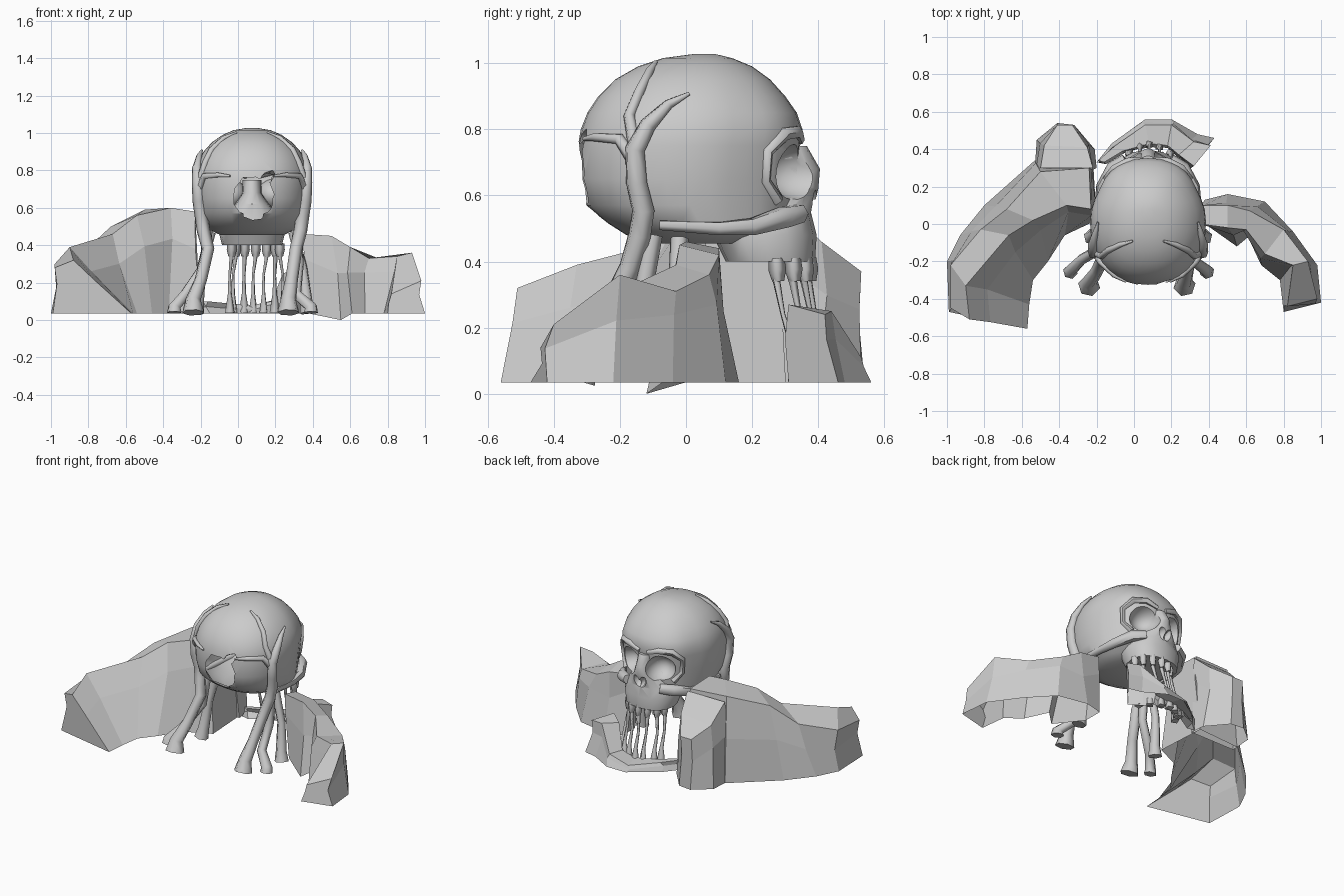
import bpy, bmesh, math, random
from mathutils import Vector
from mathutils.bvhtree import BVHTree

if "Cube" in bpy.data.objects:
    bpy.data.objects.remove(bpy.data.objects["Cube"])

random.seed(4)
CX = 0.075     # skull's mirror plane
GROUND = 0.035


def loft(name, rings, closed=True):
    bm = bmesh.new()
    vs = [[bm.verts.new(p) for p in r] for r in rings]
    n = len(vs[0])
    for a, b in zip(vs, vs[1:]):
        for i in range(n if closed else n - 1):
            j = (i + 1) % n
            bm.faces.new((a[i], a[j], b[j], b[i]))
    bm.faces.new(vs[0])
    bm.faces.new(vs[-1])
    bmesh.ops.recalc_face_normals(bm, faces=bm.faces[:])
    me = bpy.data.meshes.new(name)
    bm.to_mesh(me)
    bm.free()
    ob = bpy.data.objects.new(name, me)
    bpy.context.collection.objects.link(ob)
    return ob


def activate(ob):
    bpy.ops.object.select_all(action='DESELECT')
    ob.select_set(True)
    bpy.context.view_layer.objects.active = ob


def smooth_obj(ob, angle=35):
    activate(ob)
    bpy.ops.object.shade_smooth_by_angle(angle=math.radians(angle))


def oval_rings(rows, n=28, e=2.3, pinch=0):
    # rows: z, back y, front y, half width; pinch narrows the temples
    out = []
    for z, yb, yf, hw in rows:
        ring = []
        for i in range(n):
            t = 2 * math.pi * i / n
            f = lambda v: math.copysign(abs(v) ** (2 / e), v)
            y = (yb + yf) / 2 + (yf - yb) / 2 * f(math.sin(t))
            k = 1 - pinch * math.exp(-((y - .19) / .08) ** 2)
            ring.append((CX + hw * k * f(math.cos(t)), y, z))
        out.append(ring)
    return out


def tube(name, pts, radii, res=1):
    cu = bpy.data.curves.new(name, 'CURVE')
    cu.dimensions = '3D'
    cu.bevel_depth = 1
    cu.bevel_resolution = res
    cu.use_fill_caps = True
    sp = cu.splines.new('POLY')
    sp.points.add(len(pts) - 1)
    for p, co, r in zip(sp.points, pts, radii):
        p.co = (*co, 1)
        p.radius = r
    ob = bpy.data.objects.new(name, cu)
    bpy.context.collection.objects.link(ob)
    activate(ob)
    bpy.ops.object.convert(target='MESH')
    return bpy.context.view_layer.objects.active


def cut(targets, loc, scale, rot=(0, 0, 0), sub=3):
    bpy.ops.mesh.primitive_ico_sphere_add(subdivisions=sub, radius=1, location=loc, rotation=rot)
    c = bpy.context.active_object
    c.scale = scale
    for ob in targets:
        m = ob.modifiers.new('cut', 'BOOLEAN')
        m.operation, m.object, m.solver = 'DIFFERENCE', c, 'EXACT'
        activate(ob)
        bpy.ops.object.modifier_apply(modifier=m.name)
    bpy.data.objects.remove(c)


# cranium and upper jaw
cranium = loft('cranium', oval_rings([
    (.455, -.12, .2, .17), (.48, -.18, .27, .225), (.515, -.235, .32, .275), (.57, -.305, .33, .29),
    (.65, -.327, .335, .302), (.75, -.327, .345, .31), (.80, -.318, .352, .305), (.85, -.298, .335, .29),
    (.90, -.265, .30, .26), (.95, -.215, .255, .215), (.99, -.145, .20, .158), (1.015, -.07, .14, .10),
    (1.027, .02, .09, .03)], n=36, e=2.2, pinch=.05))
bm = bmesh.new()
bm.from_mesh(cranium.data)
tree = BVHTree.FromBMesh(bm)
bm.free()
jaw_top = loft('upper_jaw', oval_rings([
    (.40, .12, .39, .16), (.48, .08, .395, .18), (.54, .1, .38, .16),
    (.62, .1, .40, .09), (.68, .15, .405, .05), (.75, .2, .365, .05)], n=16))

# broken hole in the back, opened through to the hollow inside
cut([cranium], (.08, -.2, .675), (.155, .17, .155), (.3, .5, .2), 2)
cut([cranium], (.155, -.31, .76), (.06, .06, .03), (0, -.7, 0), 1)
bm = bmesh.new()
bm.from_mesh(cranium.data)
inside = [f for f in bm.faces if f.calc_center_median().y < .05 and tree.find_nearest(f.calc_center_median())[3] > .03]
bmesh.ops.delete(bm, geom=inside, context='FACES')
holder = bpy.data.meshes.new('cranium_open')

# eye sockets and nose opening are cut before the hole is opened
bm.free()
for s in (-1, 1):
    cut([cranium, jaw_top], (CX + s * .13, .36, .67), (.097, .13, .088), (0, s * .2, s * -.3))
    cut([jaw_top], (CX + s * .02, .40, .575), (.025, .05, .045), (0, s * .35, 0), 2)
bm = bmesh.new()
bm.from_mesh(cranium.data)
inside = [f for f in bm.faces if f.calc_center_median().y < .05 and tree.find_nearest(f.calc_center_median())[3] > .03]
bmesh.ops.delete(bm, geom=inside, context='FACES')
bm.to_mesh(cranium.data)
bm.free()
bpy.data.meshes.remove(holder)
smooth_obj(cranium)
smooth_obj(jaw_top)


def on_skull(s, y, z, lift=.012):
    hit, nor = tree.ray_cast(Vector((CX + s, y, z)), Vector((-s, 0, 0)))[:2]
    if hit is None:
        hit, nor = tree.find_nearest(Vector((CX + s * .1, y, z)))[:2]
    return hit + nor * lift


for s, tag in ((-1, 'left'), (1, 'right')):
    mir = lambda pts: [(CX + s * x, y, z) for x, y, z in pts]
    # brow, eye rim and cheekbone
    rim = [tree.find_nearest(Vector(p))[0] for p in mir(
        [(.03, .36, .765), (.11, .35, .79), (.19, .31, .785), (.24, .26, .73), (.24, .26, .64), (.20, .31, .58)])]
    smooth_obj(tube('brow_' + tag, rim, [.014, .02, .022, .018, .016, .02]), 60)
    smooth_obj(tube('cheekbone_' + tag, mir([(.12, .345, .545), (.19, .30, .535), (.25, .2, .505), (.265, .1, .50),
                                             (.265, -.08, .51)]), [.03, .035, .028, .022, .016]), 60)
    # root strands gripping the cranium, running on to the ground
    x = .27 if s > 0 else -.24
    main = [on_skull(s, y, z) for y, z in ((.01, .90), (-.05, .87), (-.11, .81), (-.15, .74), (-.145, .64), (-.125, .56))]
    main += [(CX + s * .26, -.14, .48), (CX + s * .235, -.17, .38), ((x + CX + s * .23) / 2, -.25, .22),
             (x, -.31, .11), (x, -.33, .04)]
    tube('main_root_' + tag, main, [.006, .016, .026, .032, .034, .036, .036, .034, .034, .042, .06])
    tube('crown_root_' + tag, [on_skull(s, y, z, .004) for y, z in ((-.09, 1.0), (-.11, .97), (-.14, .91), (-.17, .84), (-.15, .73))],
         [.006, .014, .017, .018, .022])
    tube('back_root_' + tag, [on_skull(s, y, z, .004) for y, z in ((-.305, .77), (-.27, .775), (-.2, .77), (-.15, .70))],
         [.006, .014, .018, .024])
    out = .10 if s < 0 else .12
    tube('side_root_' + tag, [(CX + s * .24, -.1, .48), (CX + s * .25, -.13, .3), (x + s * .04, -.19, .14),
                              (x + s * out, -.25, .07), (x + s * out, -.255, .04)], [.03, .028, .03, .035, .04])
    tube('inner_root_' + tag, [(CX + s * .22, -.02, .47), (CX + s * .27, -.03, .28), (CX + s * .29, -.06, .1),
                               (CX + s * .3, -.07, .04)], [.028, .026, .035, .045])

# upper teeth and the drooping strands below them
for i in range(7):
    a = math.radians(-81 + 27 * i)
    px, py = CX + .02 + .13 * math.sin(a), .255 + .115 * math.cos(a)
    tube('tooth_%d' % i, [(px, py, .41), (px, py + .003, .375), (px, py + .006, .34)], [.024, .027, .018], 0)
    b = random.uniform(-.02, .02)
    bx, by = px + b, py + .05
    tube('strand_%d' % i, [(px, py, .345), (px + b, py + .02, .24), (bx, by, .14), (bx, by + .01, .04)],
         [.013, .008, .012, .028], 0)


def rock(name, sections):
    # each section: ground, top, top, ground; jittered points roughen both flanks
    rings = []
    for a, b, c, d in sections:
        p = [Vector((*q, GROUND) if len(q) == 2 else q) for q in (a, b, c, d)]
        j = lambda u, v: u.lerp(v, random.uniform(.5, .75)) + Vector(
            (random.uniform(-.02, .02), random.uniform(-.02, .02), 0))
        rings.append([p[0], j(p[0], p[1]), p[1], p[2], j(p[3], p[2]), p[3]])
    return loft(name, rings, closed=False)


# rock masses either side (open underneath)
rock('left_rock', [
    ((-.22, .36), (-.24, .30, .58), (-.23, .08, .58), (-.20, .02)),
    ((-.53, .34), (-.50, .28, .59), (-.36, .10, .60), (-.37, -.06)),
    ((-.80, .10), (-.68, .08, .50), (-.54, .02, .56), (-.46, -.20)),
    ((-.93, -.06), (-.82, -.03, .37), (-.67, -.06, .46), (-.54, -.30)),
    ((-1.0, -.20), (-.98, -.22, .30), (-.90, -.33, .39), (-.56, -.43)),
    ((-.99, -.47), (-.98, -.45, .28), (-.88, -.51, .32), (-.57, -.56))])
rock('left_boulder', [
    ((-.53, .30), (-.50, .30, .56), (-.22, .30, .56), (-.20, .30)),
    ((-.52, .45), (-.48, .42, .44), (-.25, .41, .46), (-.21, .40)),
    ((-.41, .54), (-.41, .53, .37), (-.33, .53, .37), (-.32, .53))])
rock('right_rock', [
    ((.38, .0), (.35, .0, .46), (.36, .10, .44), (.38, .13)),
    ((.55, -.12, 0), (.50, -.02, .45), (.50, .10, .42), (.50, .16)),
    ((.61, -.07), (.60, -.03, .39), (.62, .07, .36), (.70, .12)),
    ((.68, -.22), (.70, -.16, .33), (.80, -.03, .31), (.85, -.04)),
    ((.78, -.30), (.85, -.22, .34), (.93, -.20, .36), (.98, -.22)),
    ((.80, -.47), (.82, -.44, .14), (.98, -.40, .21), (1.0, -.42))])

# lower jaw crescent on the ground
rock('lower_jaw', [
    ((-.20, .33), (-.19, .34, .10), (-.16, .33, .10), (-.15, .32)),
    ((-.12, .43), (-.10, .42, .09), (-.06, .39, .09), (-.05, .38)),
    ((.06, .56), (.06, .53, .07), (.08, .43, .08), (.08, .42)),
    ((.20, .56), (.20, .53, .11), (.18, .42, .10), (.18, .41)),
    ((.34, .48), (.32, .44, .25), (.24, .37, .25), (.23, .36)),
    ((.43, .46), (.41, .42, .24), (.32, .31, .27), (.31, .31))])
